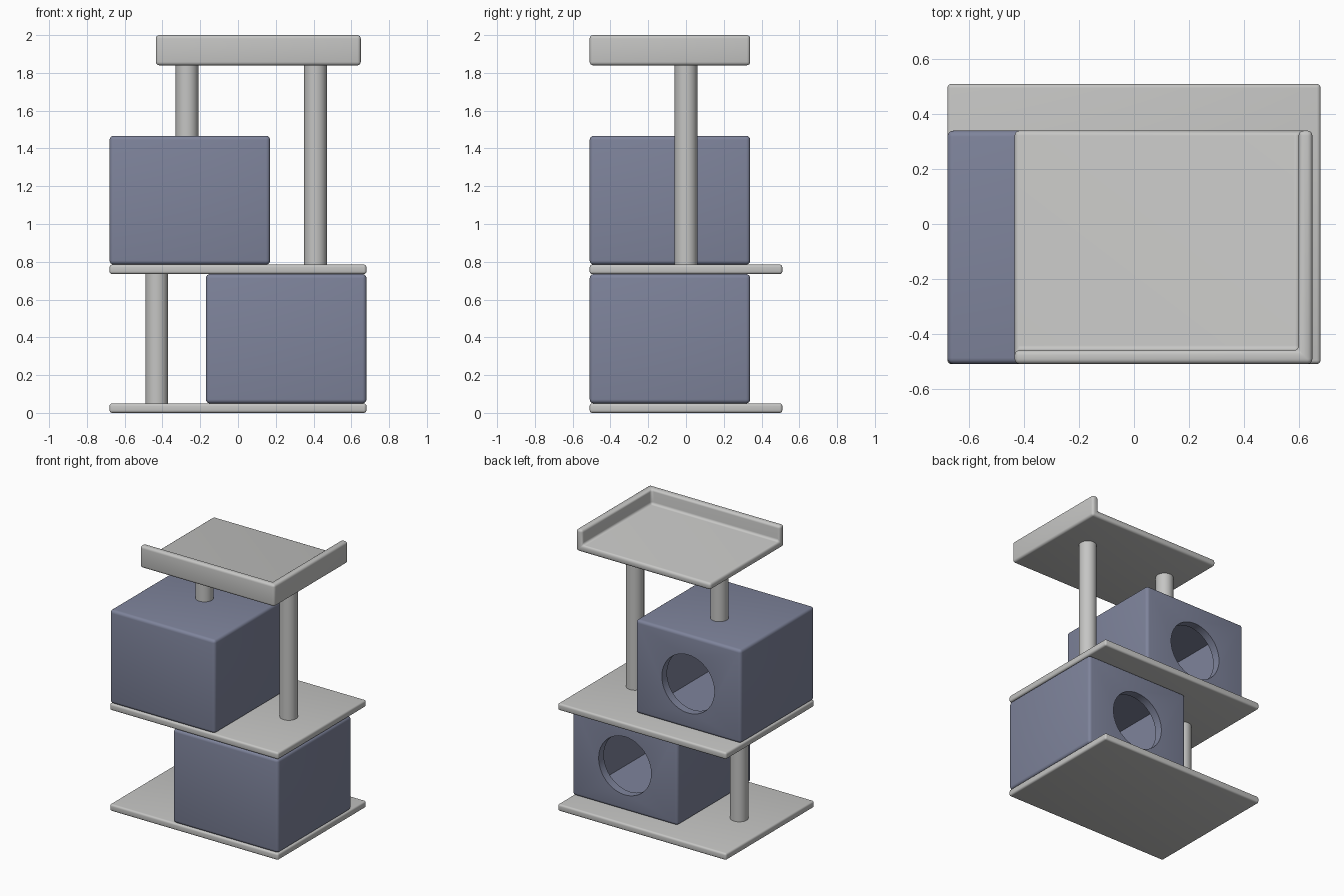
import bpy, math

if "Cube" in bpy.data.objects:
    bpy.data.objects.remove(bpy.data.objects["Cube"])


def material(name, rgb):
    m = bpy.data.materials.new(name)
    m.diffuse_color = (*rgb, 1)
    m.use_nodes = True
    m.node_tree.nodes["Principled BSDF"].inputs["Base Color"].default_value = m.diffuse_color
    return m


GREY = material("light grey", (0.56, 0.56, 0.55))
BLUE = material("slate blue", (0.21, 0.23, 0.33))


def box(name, lo, hi, mat):
    bpy.ops.mesh.primitive_cube_add(size=1)
    ob = bpy.context.object
    ob.name = name
    ob.scale = [b - a for a, b in zip(lo, hi)]
    ob.location = [(a + b) / 2 for a, b in zip(lo, hi)]
    bpy.ops.object.transform_apply(location=True, rotation=True, scale=True)
    ob.data.materials.append(mat)
    return ob


def bevel(ob, width):
    m = ob.modifiers.new("bevel", 'BEVEL')
    m.width, m.segments, m.limit_method = width, 4, 'ANGLE'


def cut(ob, cutter):
    cutter.hide_render = True
    m = ob.modifiers.new("cut", 'BOOLEAN')
    m.operation, m.solver, m.object = 'DIFFERENCE', 'EXACT', cutter


def finish(ob, *cutters):
    """Bake the modifiers, drop the cutters and smooth the rounded edges."""
    bpy.ops.object.select_all(action='DESELECT')
    ob.select_set(True)
    bpy.context.view_layer.objects.active = ob
    bpy.ops.object.convert(target='MESH')
    for c in cutters:
        bpy.data.objects.remove(c)
    bpy.ops.object.shade_smooth_by_angle(angle=math.radians(35))


def cylinder(name, r, depth, loc, mat, rot=(0, 0, 0)):
    bpy.ops.mesh.primitive_cylinder_add(vertices=48, radius=r, depth=depth,
                                        location=loc, rotation=rot)
    ob = bpy.context.object
    ob.name = name
    ob.data.materials.append(mat)
    return ob


# base board and middle shelf
for name, z in (("base_board", 0), ("middle_shelf", 0.735)):
    board = box(name, (-0.68, -0.51, z), (0.68, 0.51, z + 0.05), GREY)
    bevel(board, 0.014)
    finish(board)

# hollow hideaway boxes with a round doorway at the back
for name, x0, z0, z1 in (("lower_house", -0.17, 0.05, 0.735),
                         ("upper_house", -0.68, 0.785, 1.467)):
    x1 = x0 + 0.85
    house = box(name, (x0, -0.51, z0), (x1, 0.34, z1), BLUE)
    bevel(house, 0.022)
    room = box("room_cutter", (x0 + 0.06, -0.45, z0 + 0.03),
               (x1 - 0.06, 0.28, z1 - 0.04), BLUE)
    door = cylinder("door_cutter", 0.212, 0.3,
                    ((x0 + x1) / 2, 0.31, (z0 + z1) / 2 - 0.015), BLUE,
                    (math.pi / 2, 0, 0))
    cut(house, room)
    cut(house, door)
    finish(house, room, door)

# posts
for name, x, z0, z1 in (("lower_post", -0.43, 0.04, 0.745),
                        ("tall_post", 0.41, 0.775, 1.85),
                        ("short_post", -0.27, 1.457, 1.85)):
    finish(cylinder(name, 0.06, z1 - z0, (x, 0, (z0 + z1) / 2), GREY))

# top tray with raised rims at the front and right only
tray = box("top_tray", (-0.435, -0.51, 1.84), (0.65, 0.34, 2.0), GREY)
hollow = box("tray_cutter", (-1, -0.46, 1.89), (0.60, 1, 2.3), GREY)
cut(tray, hollow)
bevel(tray, 0.018)
finish(tray, hollow)
